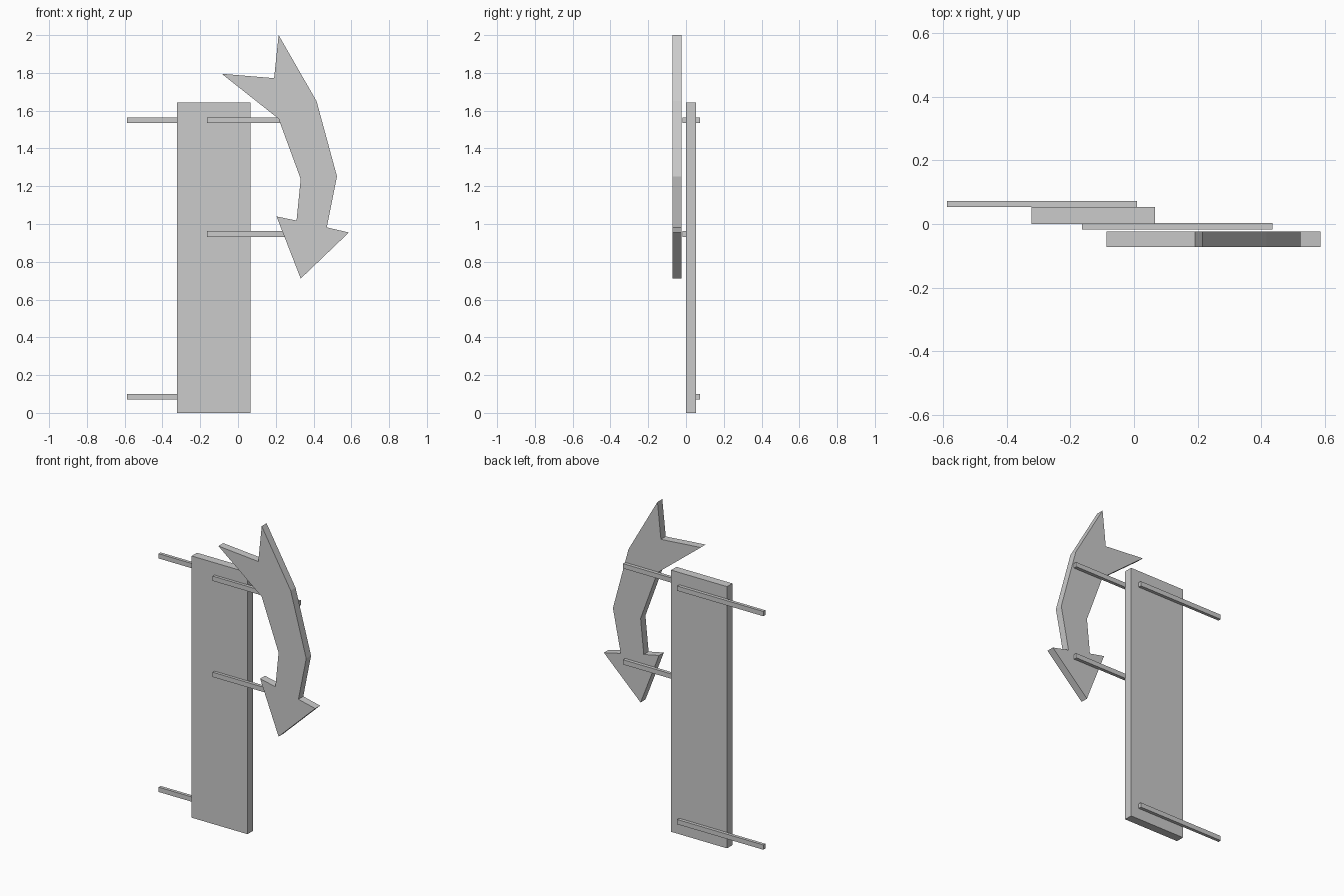
import bpy, bmesh

if "Cube" in bpy.data.objects:
    bpy.data.objects.remove(bpy.data.objects["Cube"])


def extrude_profile(name, points, y_front, y_back):
    """Flat plate: an x-z outline extruded from y_front to y_back."""
    bm = bmesh.new()
    face = bm.faces.new([bm.verts.new((x, y_front, z)) for x, z in points])
    ext = bmesh.ops.extrude_face_region(bm, geom=[face], use_keep_orig=True)
    moved = [g for g in ext["geom"] if isinstance(g, bmesh.types.BMVert)]
    bmesh.ops.translate(bm, verts=moved, vec=(0, y_back - y_front, 0))
    bmesh.ops.recalc_face_normals(bm, faces=bm.faces)
    mesh = bpy.data.meshes.new(name)
    bm.to_mesh(mesh)
    bm.free()
    obj = bpy.data.objects.new(name, mesh)
    bpy.context.collection.objects.link(obj)
    return obj


def box(name, x0, x1, y0, y1, z0, z1):
    return extrude_profile(name, [(x0, z0), (x1, z0), (x1, z1), (x0, z1)], y0, y1)


# Upright board
box("board", -0.322, 0.066, 0.0, 0.053, 0.0, 1.642)

# Rails behind the board, sticking out to the left
for label, z in (("lower", 0.085), ("upper", 1.55)):
    box(label + "_back_rail", -0.588, 0.01, 0.053, 0.073, z - 0.015, z + 0.015)

# Rails in front of the board, carrying the arrow
for label, z in (("lower", 0.947), ("upper", 1.55)):
    box(label + "_front_rail", -0.163, 0.435, -0.018, 0.003, z - 0.015, z + 0.015)

# Curved arrow: right edge, head, left edge, notched tail
arrow = [
    (0.215, 2.0), (0.416, 1.65), (0.524, 1.252), (0.470, 0.982),
    (0.587, 0.955), (0.332, 0.711), (0.204, 1.04), (0.310, 1.018),
    (0.332, 1.238), (0.215, 1.557), (-0.086, 1.795), (0.191, 1.772),
]
extrude_profile("arrow", arrow, -0.072, -0.024)
